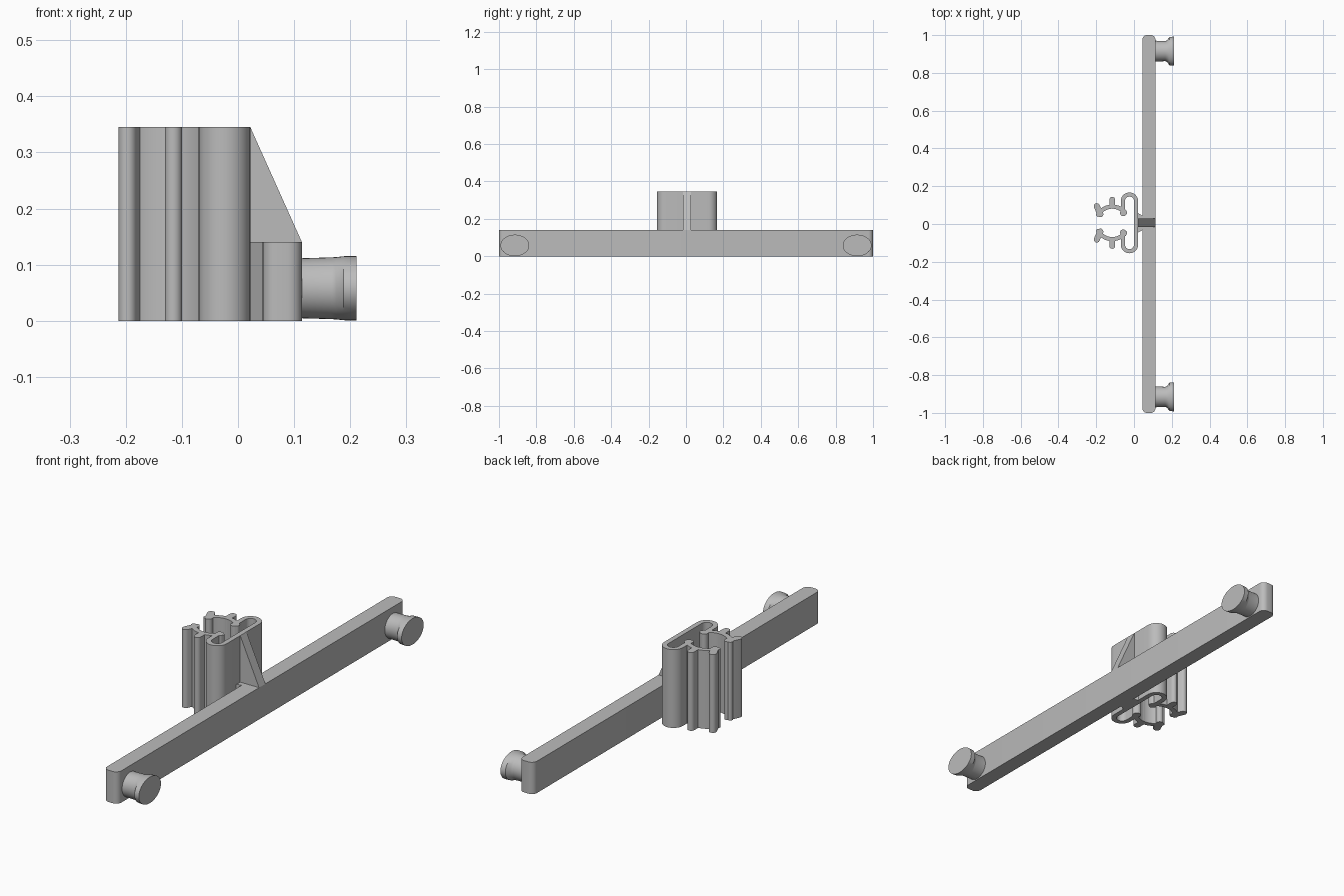
import bpy, bmesh, math
from mathutils import Vector

if "Cube" in bpy.data.objects:
    bpy.data.objects.remove(bpy.data.objects["Cube"])

grey = bpy.data.materials.new("light_grey")
grey.diffuse_color = (0.5, 0.5, 0.5, 1)
grey.use_nodes = True
grey.node_tree.nodes["Principled BSDF"].inputs["Base Color"].default_value = grey.diffuse_color
H, BAR_H, CY = 0.345, 0.14, 0.006     # clip height, bar height, clip centre y


def finish(bm, name):
    bmesh.ops.recalc_face_normals(bm, faces=bm.faces)
    me = bpy.data.meshes.new(name)
    bm.to_mesh(me)
    bm.free()
    me.materials.append(grey)
    ob = bpy.data.objects.new(name, me)
    bpy.context.collection.objects.link(ob)
    return ob


def smooth(ob):
    bpy.ops.object.select_all(action='DESELECT')
    bpy.context.view_layer.objects.active = ob
    ob.select_set(True)
    bpy.ops.object.shade_smooth_by_angle(angle=math.radians(35))


def prism(name, pts, vec):
    """Extrude a closed polygon of 3D points along vec."""
    bm = bmesh.new()
    f = bm.faces.new([bm.verts.new(p) for p in pts])
    r = bmesh.ops.extrude_face_region(bm, geom=[f])
    bmesh.ops.translate(bm, vec=vec, verts=[v for v in r['geom'] if isinstance(v, bmesh.types.BMVert)])
    return finish(bm, name)


def arc(cx, cy, r, a0, a1, n):
    return [(cx + r * math.cos(math.radians(a0 + (a1 - a0) * i / n)),
             cy + r * math.sin(math.radians(a0 + (a1 - a0) * i / n))) for i in range(n + 1)]


def stroke(path, r, side):
    """Round-ended wall of half thickness r along a 2D path, as a prism."""
    P = [Vector(p) for p in path]
    left, right = [], []
    for i, p in enumerate(P):
        t = (P[min(i + 1, len(P) - 1)] - P[max(i - 1, 0)]).normalized()
        n = Vector((-t.y, t.x)) * r
        left.append(p + n)
        right.append(p - n)

    def cap(c, d):
        a = math.degrees(math.atan2(d.y, d.x))
        return [Vector(q) for q in arc(c.x, c.y, r, a + 90, a - 90, 8)][1:-1]
    out = left + cap(P[-1], P[-1] - P[-2]) + right[::-1] + cap(P[0], P[0] - P[1])
    return prism("piece", [(p.x, CY + side * p.y, 0) for p in out], (0, 0, H))


# clip: looped spring wall plus two gripping jaws, merged into one solid
pieces = []
for s in (1, -1):
    loop = [(0.011, -0.01), (0.011, 0.05)] + arc(-0.024, 0.115, 0.035, 0, 180, 16) + [(-0.059, 0.055)]
    pieces += [
        stroke(loop, 0.011, s),
        stroke(arc(-0.115, 0, 0.086, 38, 150, 20), 0.011, s),      # jaw
        stroke([(-0.057, 0.052), (-0.055, 0.056)], 0.017, s),      # inner foot
        stroke([(-0.178, 0.046), (-0.197, 0.088)], 0.016, s),      # lever tip
        stroke([(-0.115, 0.09), (-0.115, 0.122)], 0.0155, s),      # outer nub
    ]
clip = pieces[0]
clip.name = "spring_clip"
bpy.context.view_layer.objects.active = clip
for p in pieces[1:]:
    m = clip.modifiers.new("join", 'BOOLEAN')
    m.operation, m.solver, m.object = 'UNION', 'EXACT', p
    bpy.ops.object.modifier_apply(modifier=m.name)
    bpy.data.objects.remove(p)
smooth(clip)

# long bar with rounded upright corners
X0, X1, R = 0.044, 0.114, 0.025
outline = (arc(X1 - R, 1 - R, R, 0, 90, 6) + arc(X0 + R, 1 - R, R, 90, 180, 6)
           + arc(X0 + R, R - 1, R, 180, 270, 6) + arc(X1 - R, R - 1, R, 270, 360, 6))
smooth(prism("cross_bar", [(x, y, 0) for x, y in outline], (0, 0, BAR_H)))

# neck between clip and bar, and the sloped rib above it
prism("neck", [(0.016, CY - 0.055, 0), (0.05, CY - 0.035, 0), (0.05, CY + 0.035, 0), (0.016, CY + 0.055, 0)],
      (0, 0, BAR_H))
prism("rib", [(0.014, CY - 0.022, 0.1), (X1, CY - 0.022, 0.1), (X1, CY - 0.022, BAR_H),
              (0.022, CY - 0.022, H), (0.014, CY - 0.022, H)], (0, 0.044, 0))

# flared oval pegs at both ends: (x, half width, half height)
SECTIONS = [(0.10, 0.056, 0.053), (0.165, 0.053, 0.055), (0.175, 0.057, 0.0555),
            (0.188, 0.075, 0.057), (0.211, 0.077, 0.0575)]
N = 40
for side, y0 in (("back", 0.915), ("front", -0.915)):
    bm = bmesh.new()
    rings = [[bm.verts.new((x, y0 + a * math.cos(math.tau * i / N), 0.058 + b * math.sin(math.tau * i / N)))
              for i in range(N)] for x, a, b in SECTIONS]
    for r0, r1 in zip(rings, rings[1:]):
        for i in range(N):
            bm.faces.new((r0[i], r0[(i + 1) % N], r1[(i + 1) % N], r1[i]))
    bm.faces.new(rings[0])
    bm.faces.new(rings[-1])
    smooth(finish(bm, side + "_peg"))
